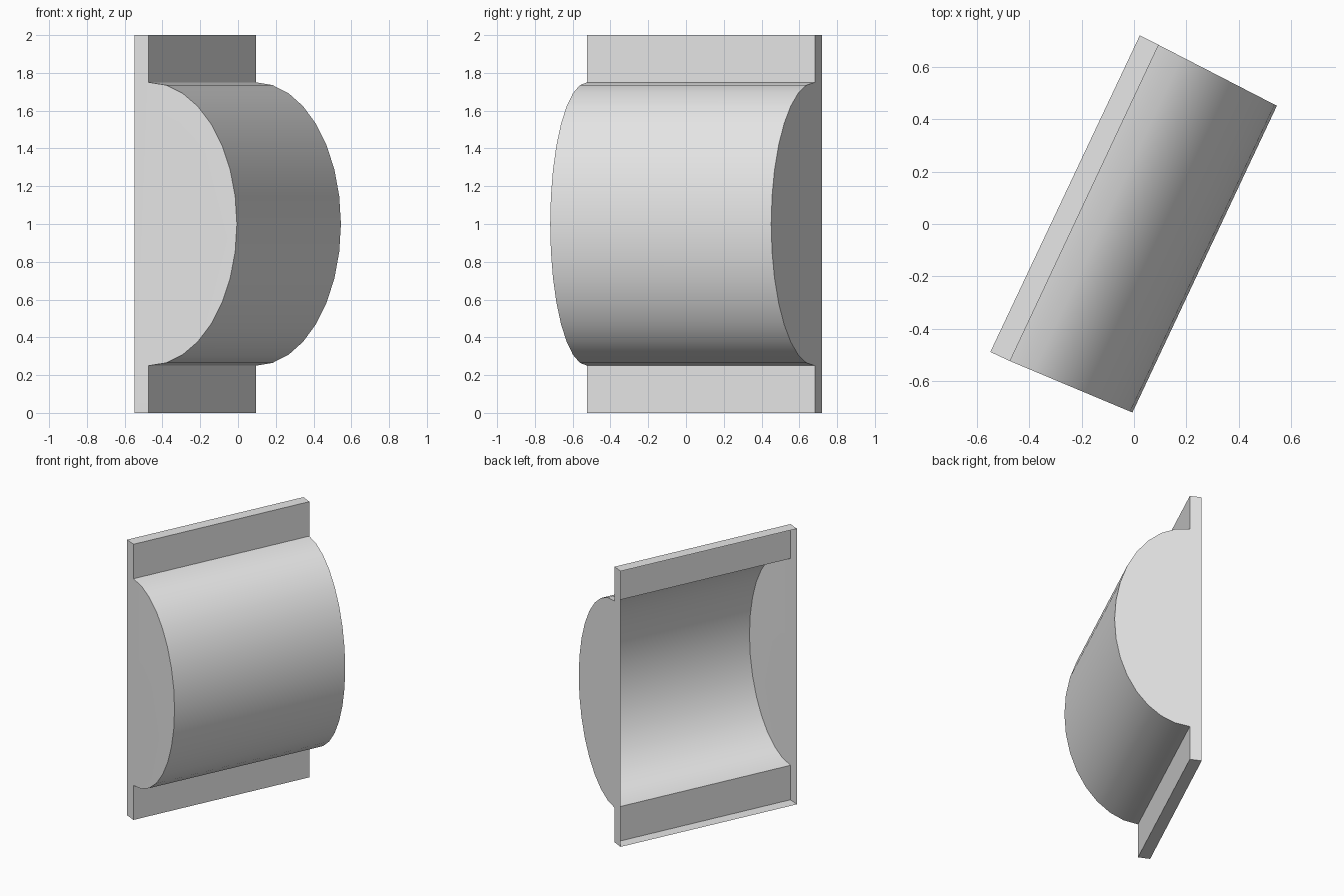
import bpy, bmesh, math
from mathutils import Vector

if "Cube" in bpy.data.objects:
    bpy.data.objects.remove(bpy.data.objects["Cube"])

SEGMENTS = 16      # facets round the half-oval bulge
HEIGHT = 2.0       # overall height
MID, HALF = 1.0, 0.75   # centre and half height of the bulge

# Plan points of each end: open rear edge, flange front, tip of the bulge
NEAR = [Vector(p) for p in ((-0.548, -0.488), (-0.473, -0.523), (-0.006, -0.719))]
FAR = [Vector(p) for p in ((0.022, 0.719), (0.094, 0.683), (0.545, 0.451))]

grey = bpy.data.materials.new("plain grey")
grey.diffuse_color = (0.8, 0.8, 0.8, 1.0)
grey.use_nodes = True
grey.node_tree.nodes["Principled BSDF"].inputs["Base Color"].default_value = grey.diffuse_color


def end_profile(bm, rear, front, tip):
    """Open section: rear top, flange, half-oval bulge, flange, rear bottom."""
    pts = [(rear, HEIGHT), (front, HEIGHT)]
    for i in range(SEGMENTS + 1):
        a = math.pi * i / SEGMENTS
        pts.append((front.lerp(tip, math.sin(a)), MID + HALF * math.cos(a)))
    pts += [(front, 0.0), (rear, 0.0)]
    return [bm.verts.new((p.x, p.y, z)) for p, z in pts]


bm = bmesh.new()
near = end_profile(bm, *NEAR)
far = end_profile(bm, *FAR)

# Skin between the two ends; the back stays open
skin = [bm.faces.new((near[i], near[i + 1], far[i + 1], far[i]))
        for i in range(len(near) - 1)]

# End walls: flange strip plus half-oval cap
for v in (near, far):
    bm.faces.new((v[0], v[1], v[2], v[-3], v[-2], v[-1]))
    bm.faces.new(v[2:-2])

# Face the shell outwards
bmesh.ops.recalc_face_normals(bm, faces=bm.faces[:])
bm.normal_update()
if skin[len(skin) // 2].normal.x < 0:
    bmesh.ops.reverse_faces(bm, faces=bm.faces[:])

mesh = bpy.data.meshes.new("flanged_half_shell")
bm.to_mesh(mesh)
bm.free()
mesh.materials.append(grey)
shell = bpy.data.objects.new("flanged_half_shell", mesh)
bpy.context.collection.objects.link(shell)

# Smooth bulge, crisp flange and end edges
bpy.context.view_layer.objects.active = shell
shell.select_set(True)
bpy.ops.object.shade_smooth_by_angle(angle=math.radians(30))
